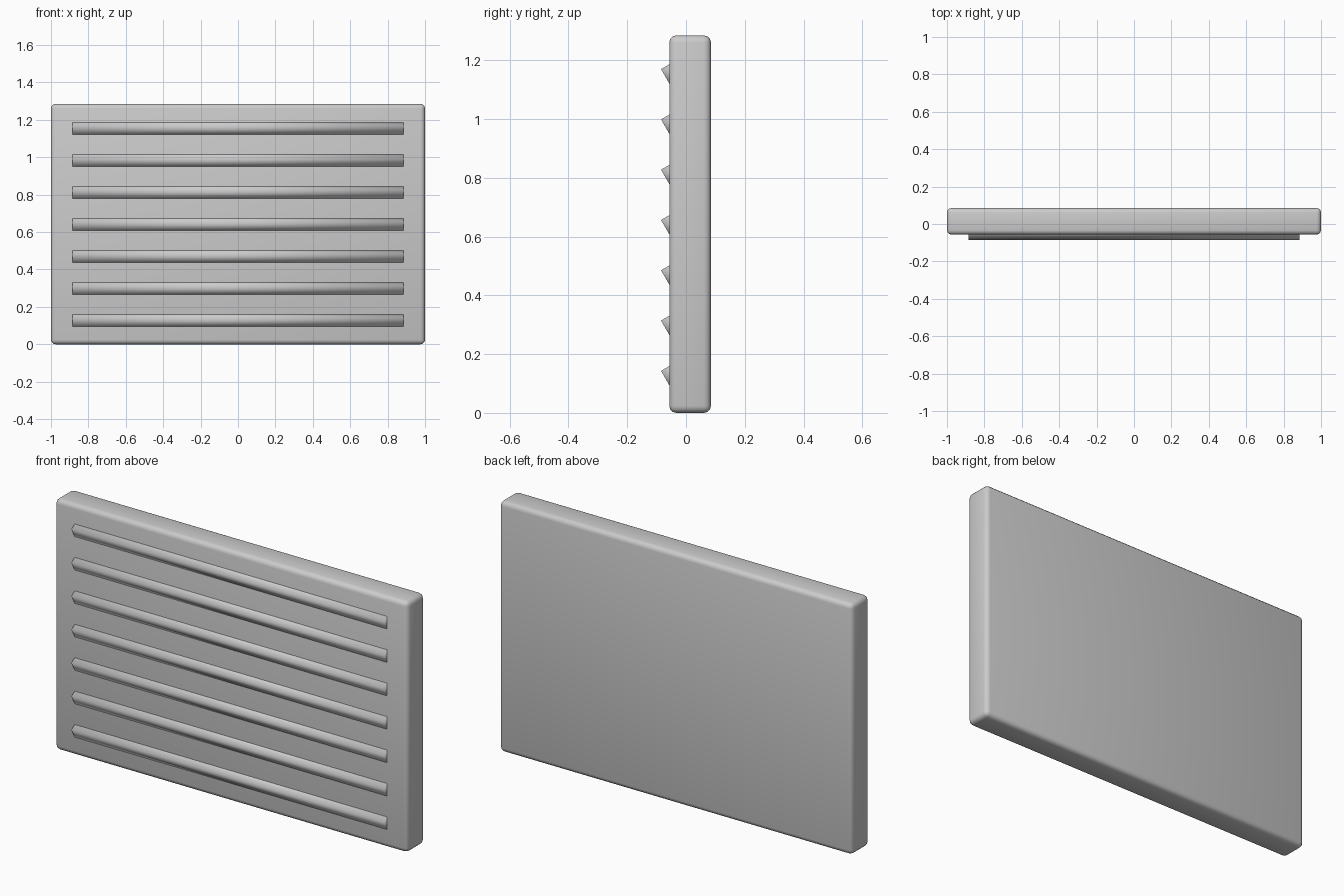
import bpy, math
from mathutils import Vector

if "Cube" in bpy.data.objects:
    bpy.data.objects.remove(bpy.data.objects["Cube"])

grey = bpy.data.materials.new("light_grey")
grey.diffuse_color = (0.6, 0.6, 0.6, 1)
grey.use_nodes = True
grey.node_tree.nodes["Principled BSDF"].inputs["Base Color"].default_value = grey.diffuse_color


def box(name, size, location, tilt=0.0):
    """Smooth-shaded box with real dimensions, tilted about x."""
    bpy.ops.mesh.primitive_cube_add(size=1, location=location)
    ob = bpy.context.object
    ob.name = name
    ob.scale = size
    bpy.ops.object.transform_apply(location=False, rotation=False, scale=True)
    ob.rotation_euler.x = tilt
    ob.data.materials.append(grey)
    bpy.ops.object.shade_smooth()
    return ob


# Panel with softly rounded edges
HEIGHT = 1.285
panel = box("panel", (2.0, 0.142, HEIGHT), (0, 0.014, HEIGHT / 2))
bevel = panel.modifiers.new("rounded_edges", "BEVEL")
bevel.width = 0.024
bevel.segments = 3

# Seven tilted louvre slats, sunk into the front of the panel
TILT = math.radians(30)
DEPTH, WIDTH = 0.07, 0.07
inward = Vector((0, math.cos(TILT), math.sin(TILT)))
down = Vector((0, math.sin(TILT), -math.cos(TILT)))
for i in range(7):
    tip = Vector((0, -0.085, 0.143 + i * 0.1712))
    centre = tip + inward * DEPTH / 2 + down * WIDTH / 2
    box(f"louvre_slat_{i + 1}", (1.77, DEPTH, WIDTH), centre, TILT)
